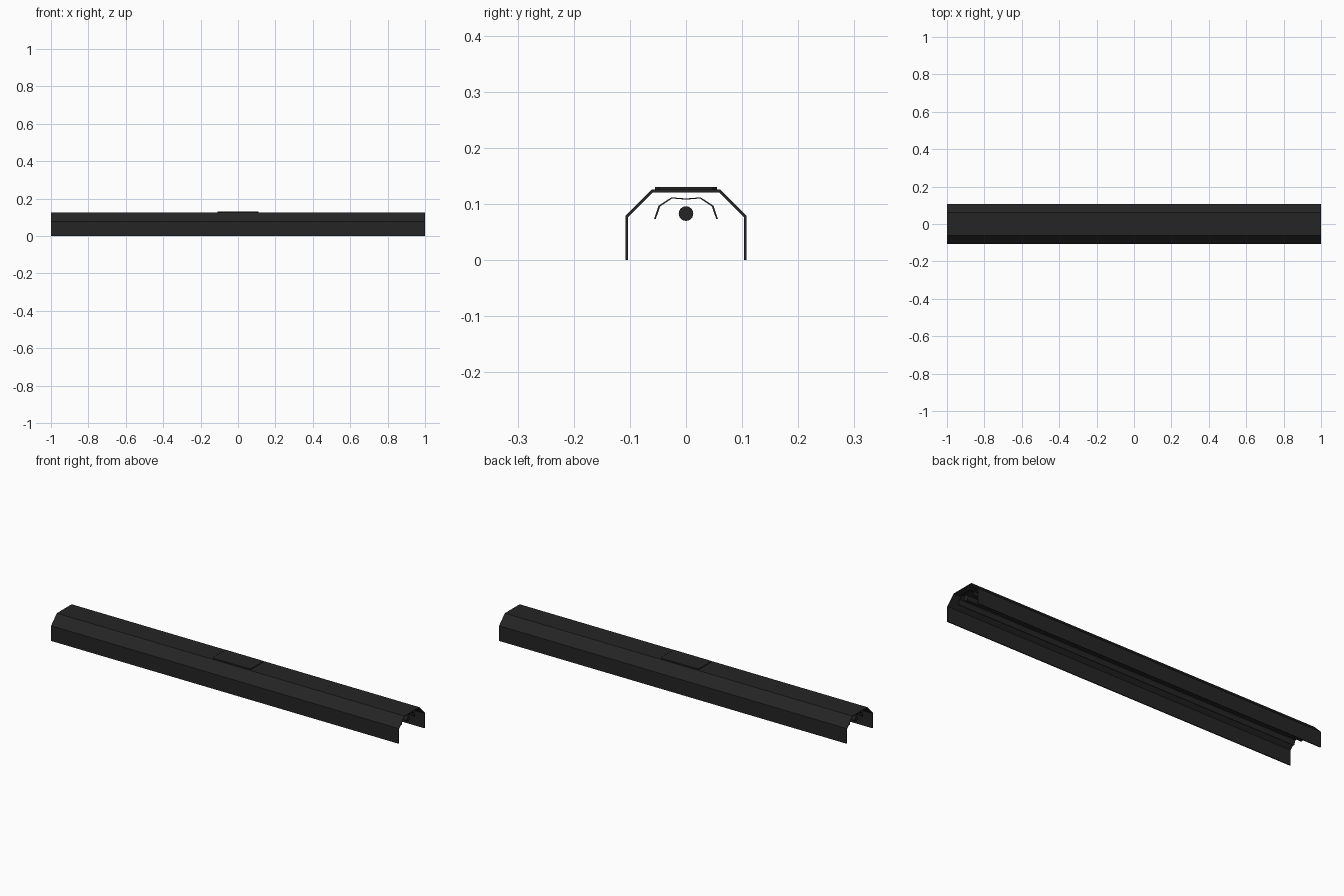
import bpy, bmesh, math
from mathutils import Vector

cube = bpy.data.objects.get("Cube")
if cube:
    bpy.data.objects.remove(cube, do_unlink=True)


def material(name, colour):
    mat = bpy.data.materials.new(name)
    mat.use_nodes = True
    mat.diffuse_color = colour
    mat.node_tree.nodes["Principled BSDF"].inputs["Base Color"].default_value = colour
    return mat


black = material("matte black", (0.018, 0.018, 0.018, 1))


def add_object(name, bm):
    bmesh.ops.recalc_face_normals(bm, faces=bm.faces)
    mesh = bpy.data.meshes.new(name)
    bm.to_mesh(mesh)
    bm.free()
    mesh.materials.append(black)
    obj = bpy.data.objects.new(name, mesh)
    bpy.context.collection.objects.link(obj)
    return obj


def extrude(name, outline, direction):
    """Sweep a closed outline into a solid."""
    bm = bmesh.new()
    face = bm.faces.new([bm.verts.new(p) for p in outline])
    swept = bmesh.ops.extrude_face_region(bm, geom=[face])
    verts = [v for v in swept["geom"] if isinstance(v, bmesh.types.BMVert)]
    bmesh.ops.translate(bm, verts=verts, vec=Vector(direction))
    return add_object(name, bm)


def mirrored(half):
    """Complete a half profile of (y, z) points across the centre."""
    return half + [(-y, z) for y, z in reversed(half) if y]


def channel(name, outer, inner, half_length):
    loop = mirrored(outer) + mirrored(inner)[::-1]
    outline = [(-half_length, y, z) for y, z in loop]
    return extrude(name, outline, (2 * half_length, 0, 0))


# Folded sheet housing, open below and at both ends
channel("housing",
        [(-0.108, 0), (-0.108, 0.079), (-0.061, 0.126)],
        [(-0.103, 0), (-0.103, 0.077), (-0.059, 0.121)], 1)

# Thin faceted reflector with a shallow central crease
channel("reflector",
        [(-0.057, 0.073), (-0.049, 0.097), (-0.026, 0.112), (0, 0.110)],
        [(-0.054, 0.073), (-0.046, 0.096), (-0.025, 0.110), (0, 0.108)], 0.98)

# Round lamp tube under the reflector
tube = bmesh.new()
bmesh.ops.create_cone(tube, cap_ends=True, segments=24, radius1=0.013,
                      radius2=0.013, depth=1.96)
lamp = add_object("lamp_tube", tube)
lamp.rotation_euler.y = math.pi / 2
lamp.location.z = 0.083
bpy.context.view_layer.objects.active = lamp
lamp.select_set(True)
bpy.ops.object.shade_smooth_by_angle(angle=math.radians(40))

# Mounting plate on the roof, with clipped corners
x, y, c = 0.11, 0.055, 0.008
corners = [(x, y - c), (x - c, y), (c - x, y), (-x, y - c),
           (-x, c - y), (c - x, -y), (x - c, -y), (x, c - y)]
extrude("mounting_plate", [(px, py, 0.125) for px, py in corners], (0, 0, 0.005))
